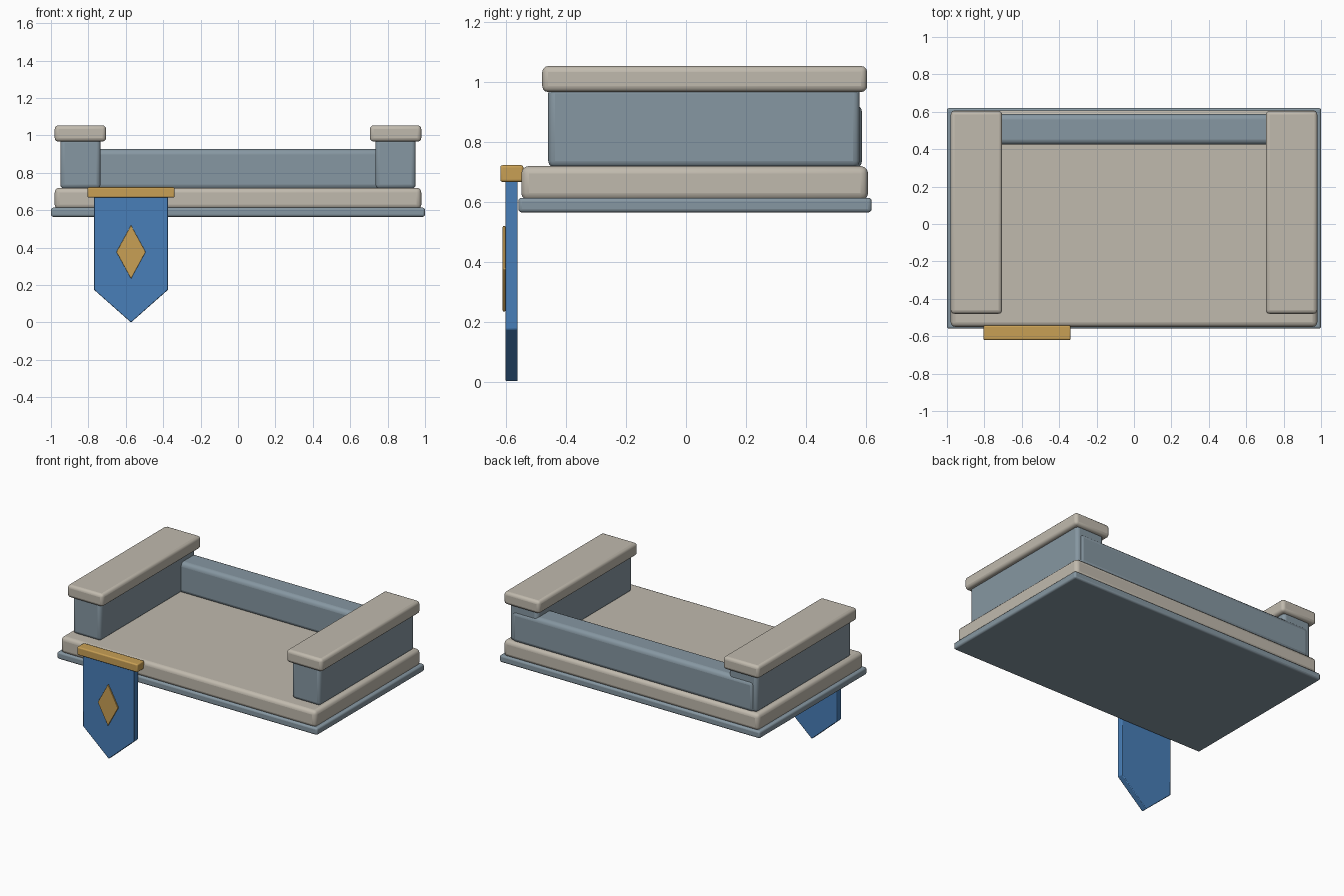
import bpy
import bmesh

if "Cube" in bpy.data.objects:
    bpy.data.objects.remove(bpy.data.objects["Cube"])


def material(name, rgb):
    m = bpy.data.materials.new(name)
    m.diffuse_color = (*rgb, 1)
    m.use_nodes = True
    m.node_tree.nodes["Principled BSDF"].inputs["Base Color"].default_value = m.diffuse_color
    return m


pale_stone = material("pale stone", (0.53, 0.49, 0.42))
blue_stone = material("blue grey stone", (0.24, 0.31, 0.36))
blue_cloth = material("blue cloth", (0.065, 0.21, 0.48))
gold = material("gold", (0.58, 0.35, 0.09))


def finish(name, bm, mat, bevel, segments):
    """Turn a bmesh into a bevelled, smooth-shaded object."""
    bmesh.ops.recalc_face_normals(bm, faces=bm.faces)
    me = bpy.data.meshes.new(name)
    bm.to_mesh(me)
    bm.free()
    me.materials.append(mat)
    ob = bpy.data.objects.new(name, me)
    bpy.context.collection.objects.link(ob)
    mod = ob.modifiers.new("rounded edges", 'BEVEL')
    mod.width = bevel
    mod.segments = segments
    mod.limit_method = 'ANGLE'
    bpy.ops.object.select_all(action='DESELECT')
    ob.select_set(True)
    bpy.context.view_layer.objects.active = ob
    bpy.ops.object.shade_smooth_by_angle(angle=0.6)
    return ob


def block(name, x, y, z, mat, bevel, segments=3):
    """Rounded box given by its (min, max) range on each axis."""
    bm = bmesh.new()
    bmesh.ops.create_cube(bm, size=1)
    for v in bm.verts:
        v.co = [r[0] if c < 0 else r[1] for c, r in zip(v.co, (x, y, z))]
    return finish(name, bm, mat, bevel, segments)


def plate(name, outline, y, mat, bevel):
    """Flat (x, z) outline extruded along y."""
    bm = bmesh.new()
    face = bm.faces.new([bm.verts.new((px, y[0], pz)) for px, pz in outline])
    out = bmesh.ops.extrude_face_region(bm, geom=[face])
    for v in out["geom"]:
        if isinstance(v, bmesh.types.BMVert):
            v.co.y = y[1]
    return finish(name, bm, mat, bevel, 2)


# Floor: thin foundation with a thicker deck on top
block("foundation", (-1, 1), (-0.56, 0.62), (0.565, 0.614), blue_stone, 0.012)
block("deck", (-0.98, 0.98), (-0.55, 0.608), (0.605, 0.72), pale_stone, 0.025)

# Low back wall running into the two side walls
block("back_wall", (-0.93, 0.93), (0.425, 0.588), (0.71, 0.927), blue_stone, 0.028)

# Side walls with overhanging caps
for side, s in (("left", -1), ("right", 1)):
    block(side + "_wall", sorted((s * 0.735, s * 0.95)), (-0.46, 0.58),
          (0.715, 0.985), blue_stone, 0.022)
    block(side + "_cap", sorted((s * 0.705, s * 0.98)), (-0.48, 0.605),
          (0.967, 1.054), pale_stone, 0.02)

# Hanging banner with pointed end, rod and diamond emblem
cx = -0.572
block("banner_rod", (cx - 0.233, cx + 0.233), (-0.62, -0.543),
      (0.667, 0.723), gold, 0.008)
plate("banner", [(cx - 0.198, 0.69), (cx - 0.198, 0.175), (cx, 0),
                 (cx + 0.198, 0.175), (cx + 0.198, 0.69)],
      (-0.603, -0.562), blue_cloth, 0.004)
plate("diamond", [(cx - 0.078, 0.377), (cx, 0.234), (cx + 0.078, 0.377),
                  (cx, 0.52)], (-0.612, -0.6025), gold, 0.002)
